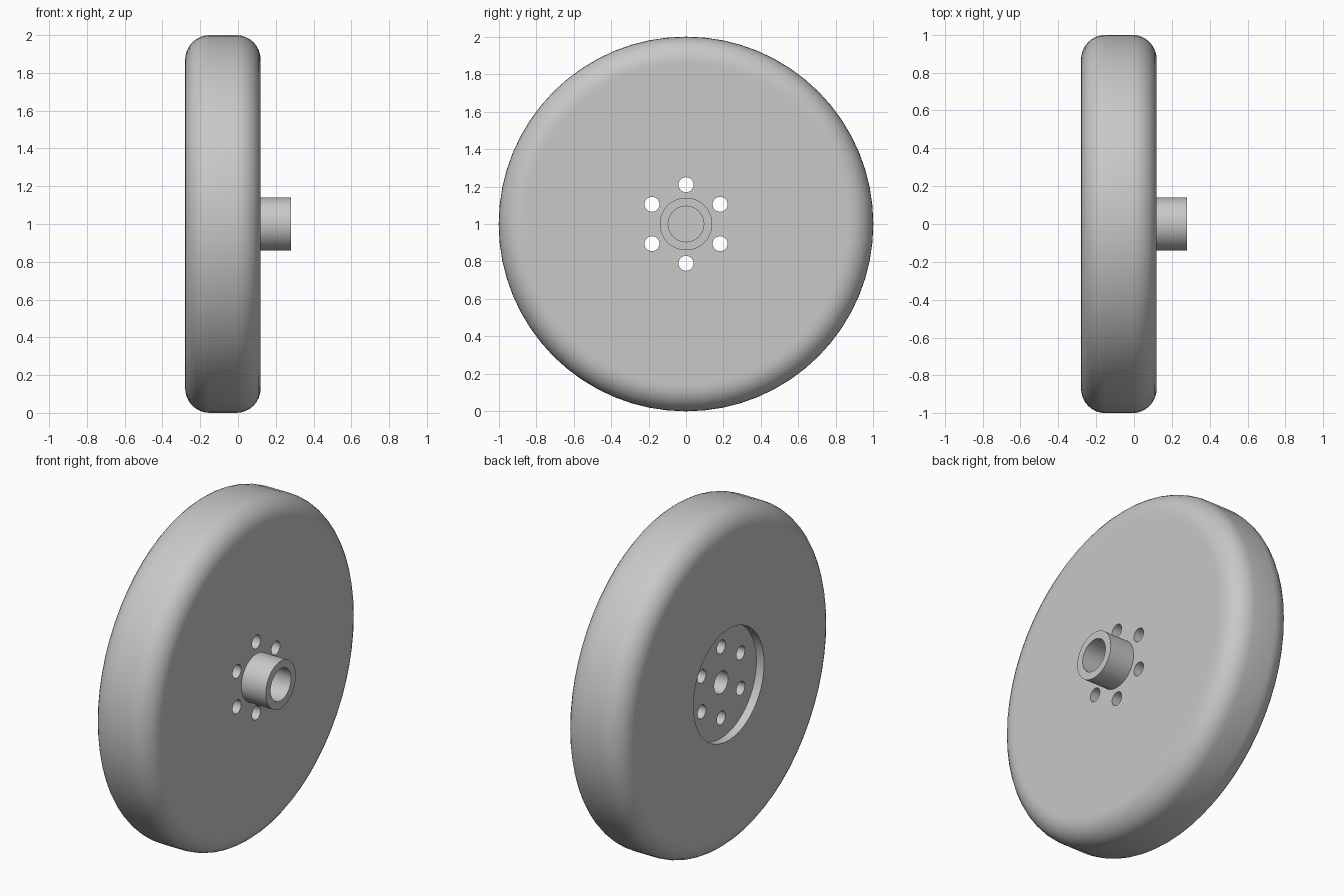
import bpy, bmesh, math
from mathutils import Matrix, Vector

if "Cube" in bpy.data.objects:
    bpy.data.objects.remove(bpy.data.objects["Cube"])

SEG = 64
X0, X1, R, F = -0.28, 0.12, 1.0, 0.13   # side faces, outer radius, edge rounding

grey = bpy.data.materials.new("grey")
grey.diffuse_color = (0.58, 0.58, 0.58, 1)
grey.use_nodes = True
grey.node_tree.nodes["Principled BSDF"].inputs["Base Color"].default_value = grey.diffuse_color


def arc(cx, start, end, steps=8):
    """Rounded tyre edge as (x, radius) points."""
    return [(cx + F * math.cos(a), R - F + F * math.sin(a))
            for a in (math.radians(start + (end - start) * i / steps)
                      for i in range(steps + 1))]


def lathe(name, profile):
    """Spin an (x, radius) profile round the x axis at z = 1."""
    bm = bmesh.new()
    verts = [bm.verts.new((x, 0, r)) for x, r in profile]
    edges = [bm.edges.new(p) for p in zip(verts, verts[1:])]
    bmesh.ops.spin(bm, geom=verts + edges, cent=(0, 0, 0), axis=(1, 0, 0),
                   angle=2 * math.pi, steps=SEG)
    bmesh.ops.remove_doubles(bm, verts=bm.verts, dist=1e-5)
    bmesh.ops.recalc_face_normals(bm, faces=bm.faces)
    bmesh.ops.translate(bm, verts=bm.verts, vec=(0, 0, 1))
    return finish(name, bm)


def finish(name, bm):
    mesh = bpy.data.meshes.new(name)
    bm.to_mesh(mesh)
    bm.free()
    mesh.materials.append(grey)
    obj = bpy.data.objects.new(name, mesh)
    bpy.context.collection.objects.link(obj)
    return obj


# Wheel: back socket and recess, rounded rim, front face, hub and its bore
profile = ([(-0.13, 0), (-0.13, 0.065), (-0.23, 0.065), (-0.23, 0.33),
            (X0, 0.33), (X0, R - F - 0.02)]
           + arc(X0 + F, 180, 90) + arc(X1 - F, 90, 0)
           + [(X1, R - F - 0.02), (X1, 0.14), (0.28, 0.14),
              (0.28, 0.095), (0.0, 0.095), (0.0, 0)])
wheel = lathe("wheel", profile)

# Six bolt holes straight through the disc
bm = bmesh.new()
for i in range(6):
    a = math.radians(90 + 60 * i)
    place = (Matrix.Translation(Vector((-0.05, 0.21 * math.cos(a), 1 + 0.21 * math.sin(a))))
             @ Matrix.Rotation(math.pi / 2, 4, 'Y'))
    bmesh.ops.create_cone(bm, cap_ends=True, segments=24, radius1=0.04,
                          radius2=0.04, depth=0.6, matrix=place)
cutter = finish("bolt_hole_cutter", bm)
cutter.hide_render = True

cut = wheel.modifiers.new("bolt_holes", 'BOOLEAN')
cut.operation = 'DIFFERENCE'
cut.solver = 'EXACT'
cut.object = cutter

bpy.ops.object.select_all(action='DESELECT')
bpy.context.view_layer.objects.active = wheel
wheel.select_set(True)
bpy.ops.object.modifier_apply(modifier=cut.name)
bpy.data.objects.remove(cutter)
bpy.ops.object.shade_smooth_by_angle(angle=math.radians(30))
